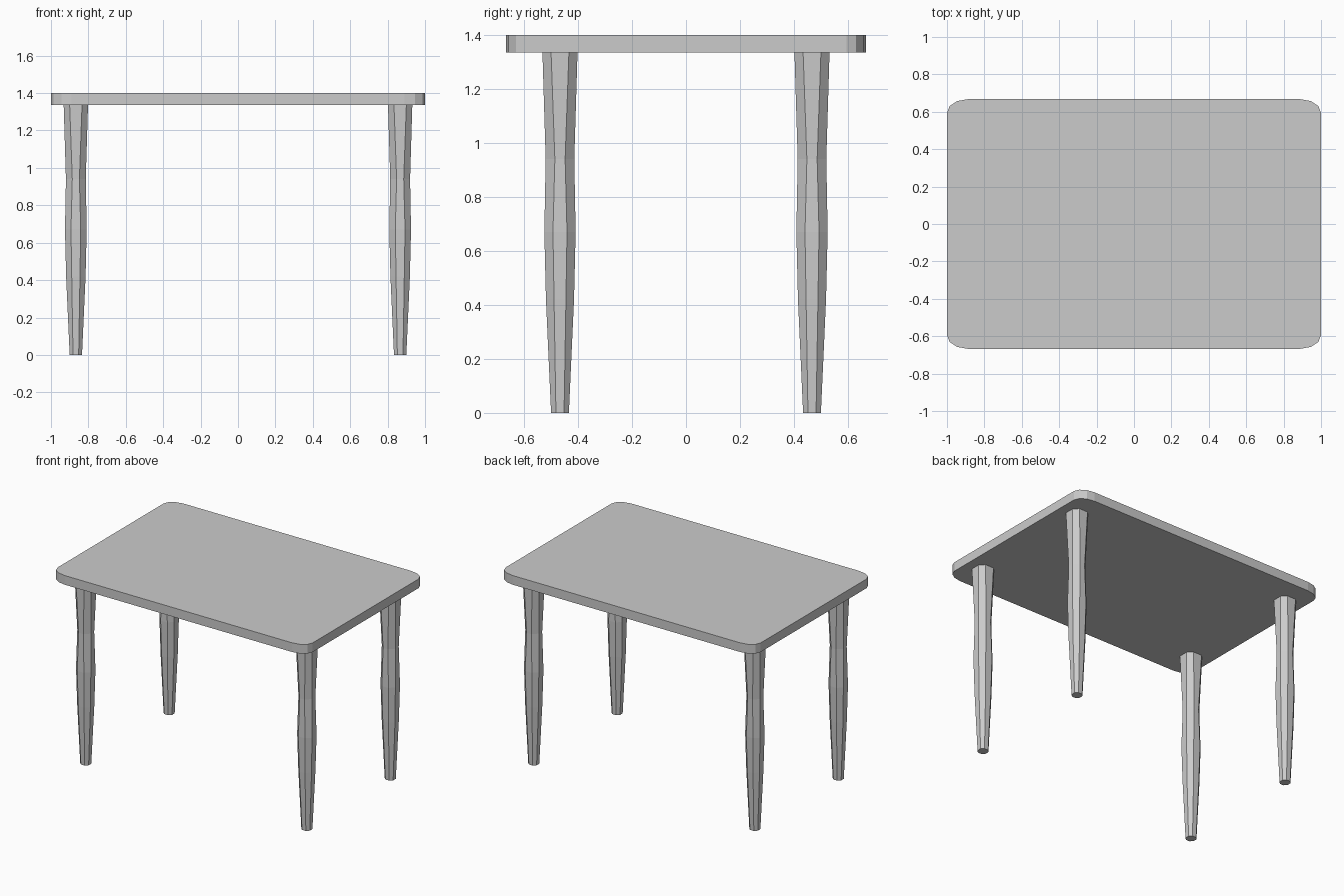
import bpy, math

if "Cube" in bpy.data.objects:
    bpy.data.objects.remove(bpy.data.objects["Cube"])

def loft(name, rings):
    """Solid skinned through equal-length rings of points, capped at both ends."""
    n = len(rings[0])
    verts = [p for ring in rings for p in ring]
    faces = [tuple(reversed(range(n))), tuple(range(len(verts) - n, len(verts)))]
    for r in range(len(rings) - 1):
        for i in range(n):
            j = (i + 1) % n
            faces.append((r * n + i, r * n + j, (r + 1) * n + j, (r + 1) * n + i))
    mesh = bpy.data.meshes.new(name)
    mesh.from_pydata(verts, [], faces)
    obj = bpy.data.objects.new(name, mesh)
    bpy.context.collection.objects.link(obj)
    return obj

# Tabletop: rectangle with elliptical three-segment corners
HX, HY, RX, RY = 1.0, 0.667, 0.11, 0.073
outline = []
for q, (sx, sy) in enumerate([(1, 1), (-1, 1), (-1, -1), (1, -1)]):
    for k in range(4):
        a = math.radians(90 * q + 30 * k)
        outline.append((sx * (HX - RX) + RX * math.cos(a),
                        sy * (HY - RY) + RY * math.sin(a)))
loft("tabletop", [[(x, y, z) for x, y in outline] for z in (1.335, 1.40)])

# Legs: eight-sided turned profile (height, half width, half flat width)
PROFILE = [(0, 0.033, 0.015), (0.42, 0.052, 0.022), (0.67, 0.058, 0.026),
           (0.94, 0.053, 0.019), (1.335, 0.065, 0.033)]

def leg(name, cx, cy):
    rings = []
    for z, w, f in PROFILE:
        octagon = [(w, -f), (w, f), (f, w), (-f, w), (-w, f), (-w, -f), (-f, -w), (f, -w)]
        rings.append([(cx + x, cy + y, z) for x, y in octagon])
    loft(name, rings)

for side, sx in (("left", -1), ("right", 1)):
    for end, sy in (("front", -1), ("back", 1)):
        leg(f"{end}_{side}_leg", sx * 0.867, sy * 0.467)
